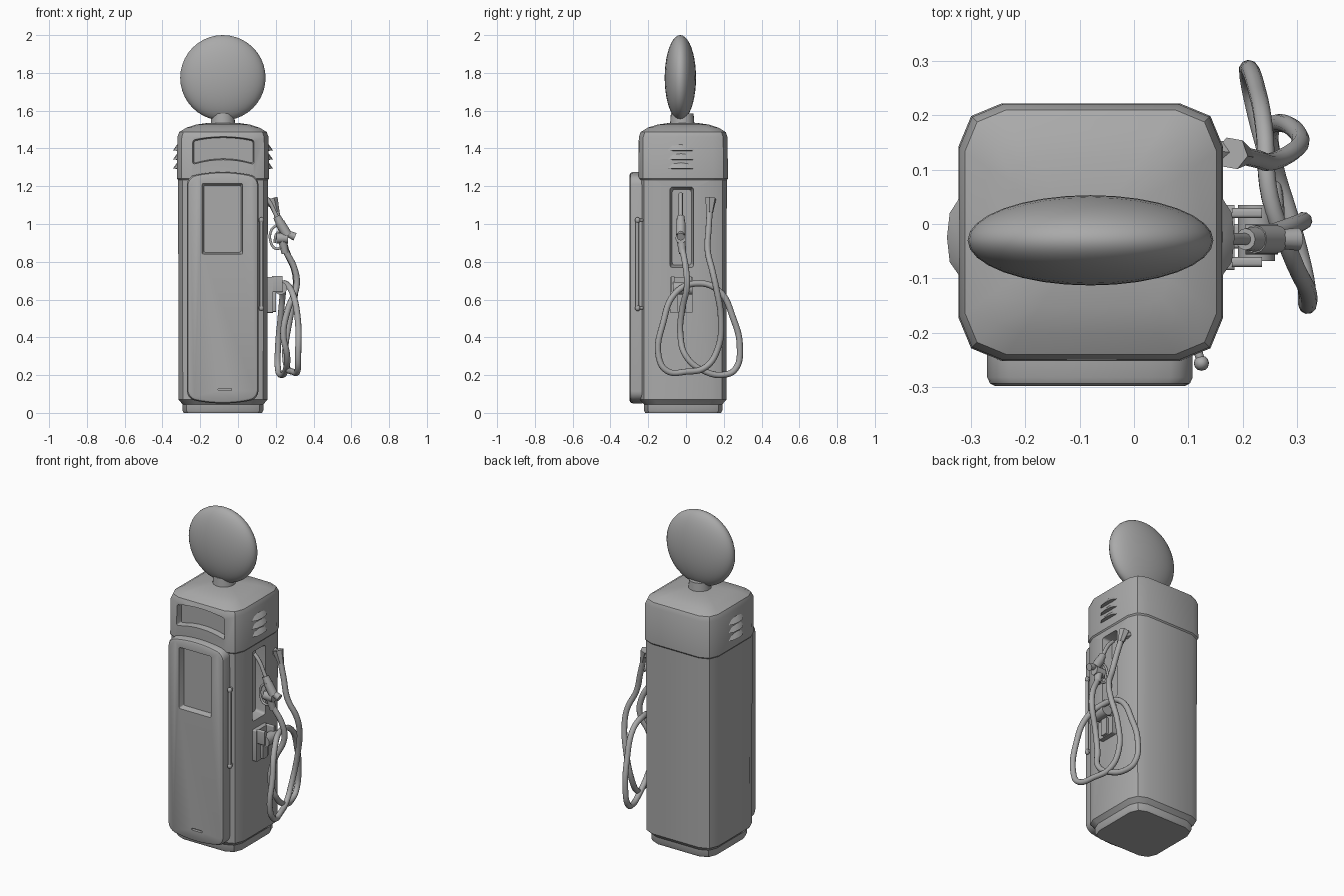
import bpy, bmesh, math
from mathutils import Vector

if "Cube" in bpy.data.objects:
    bpy.data.objects.remove(bpy.data.objects["Cube"])

grey = bpy.data.materials.new("plain grey")
grey.use_nodes = True
COLOUR = (0.4, 0.4, 0.4, 1)
grey.diffuse_color = COLOUR
grey.node_tree.nodes["Principled BSDF"].inputs["Base Color"].default_value = COLOUR


def finish(obj, name, angle=35):
    obj.name = name
    obj.data.materials.clear()
    obj.data.materials.append(grey)
    bpy.ops.object.select_all(action="DESELECT")
    obj.select_set(True)
    bpy.context.view_layer.objects.active = obj
    bpy.ops.object.shade_smooth_by_angle(angle=math.radians(angle))
    return obj


def loft(name, rings):
    """Skin a list of equal-length rings and cap both ends."""
    bm = bmesh.new()
    loops = [[bm.verts.new(p) for p in ring] for ring in rings]
    for a, b in zip(loops, loops[1:]):
        for i in range(len(a)):
            j = (i + 1) % len(a)
            bm.faces.new((a[i], a[j], b[j], b[i]))
    bm.faces.new(loops[0])
    bm.faces.new(loops[-1])
    bmesh.ops.recalc_face_normals(bm, faces=bm.faces)
    mesh = bpy.data.meshes.new(name)
    bm.to_mesh(mesh)
    bm.free()
    obj = bpy.data.objects.new(name, mesh)
    bpy.context.collection.objects.link(obj)
    return finish(obj, name)


def rounded(u0, u1, v0, v1, r, seg=2, sag_top=0, sag_low=0, steps=8):
    """Rounded rectangle; its long edges can be bowed up or down."""
    pts = []
    corners = [(u1 - r, v1 - r, 0), (u0 + r, v1 - r, 90), (u0 + r, v0 + r, 180), (u1 - r, v0 + r, 270)]
    for cu, cv, start in corners:
        for k in range(seg + 1):
            a = math.radians(start + 90 * k / seg)
            pts.append((cu + r * math.cos(a), cv + r * math.sin(a)))
        if start in (0, 180) and (sag_top or sag_low):
            end = u0 + r if start == 0 else u1 - r
            u, v = pts[-1]
            pts += [(u + (end - u) * k / steps, v) for k in range(1, steps)]
    mid, half = (u0 + u1) / 2, (u1 - u0) / 2
    bow = lambda u: 1 - ((u - mid) / half) ** 2
    return [(u, v + (sag_top if v > (v0 + v1) / 2 else sag_low) * bow(u)) for u, v in pts]


def plan(inset, z):
    r = max(0.08 - inset * 0.3, 0.02)
    return [(x, y, z) for x, y in rounded(-0.323 + inset, 0.164 - inset, -0.252 + inset, 0.222 - inset, r)]


def front(y, inset, x0, x1, z0, z1, r, top=0, low=0):
    return [(x, y, z) for x, z in rounded(x0 + inset, x1 - inset, z0 + inset, z1 - inset, r, 4, top, low)]


def side(x, inset, y0, y1, z0, z1, r):
    return [(x, y, z) for y, z in rounded(y0 + inset, y1 - inset, z0 + inset, z1 - inset, r, 4)]


def cut(obj, cutter):
    mod = obj.modifiers.new("cut", "BOOLEAN")
    mod.object, mod.operation, mod.solver = cutter, "DIFFERENCE", "EXACT"
    bpy.context.view_layer.objects.active = obj
    bpy.ops.object.modifier_apply(modifier=mod.name)
    bpy.data.objects.remove(cutter)
    finish(obj, obj.name)


def rod(name, a, b, r1, r2=None, sides=12):
    a, b = Vector(a), Vector(b)
    bpy.ops.mesh.primitive_cone_add(vertices=sides, radius1=r1, radius2=r1 if r2 is None else r2,
                                    depth=(b - a).length, location=(a + b) / 2)
    obj = bpy.context.object
    obj.rotation_euler = (b - a).to_track_quat("Z", "Y").to_euler()
    return finish(obj, name)


def box(name, x0, x1, y0, y1, z0, z1, r=0.006):
    return loft(name, [side(x, 0, y0, y1, z0, z1, r) for x in (x0, x1)])


def ball(name, centre, size, segments=32, rings=20):
    bpy.ops.mesh.primitive_uv_sphere_add(segments=segments, ring_count=rings, radius=1, location=centre)
    bpy.context.object.scale = size
    return finish(bpy.context.object, name, 60)


def tube(name, pts, radius):
    curve = bpy.data.curves.new(name, "CURVE")
    curve.dimensions = "3D"
    curve.bevel_depth, curve.bevel_resolution, curve.resolution_u = radius, 3, 6
    curve.use_fill_caps = True
    spline = curve.splines.new("BEZIER")
    spline.bezier_points.add(len(pts) - 1)
    for bp, p in zip(spline.bezier_points, pts):
        bp.co = p
        bp.handle_left_type = bp.handle_right_type = "AUTO"
    obj = bpy.data.objects.new(name, curve)
    bpy.context.collection.objects.link(obj)
    bpy.ops.object.select_all(action="DESELECT")
    obj.select_set(True)
    bpy.context.view_layer.objects.active = obj
    bpy.ops.object.convert(target="MESH")
    return finish(bpy.context.object, name, 60)


# Cabinet: plinth, lower body and domed head
loft("plinth", [plan(0.036, 0), plan(0.03, 0.012), plan(0.03, 0.06)])
body = loft("lower_body", [plan(0.03, 0.045), plan(0.008, 0.07), plan(0.006, 1.235)])
head = loft("head", [plan(0.006, 1.232), plan(0, 1.24), plan(0.002, 1.46), plan(0.012, 1.487),
                     plan(0.05, 1.51), plan(0.1, 1.526), plan(0.17, 1.536)])

# Display recess in the head, nozzle recess in the side
cut(head, loft("cutter", [front(y, i, -0.24, 0.085, 1.315, 1.445, 0.012, 0.018, 0.025)
                          for y, i in ((-0.28, -0.008), (-0.253, 0), (-0.215, 0.006))]))
cut(body, loft("cutter", [side(x, i, -0.085, 0.04, 0.77, 1.195, 0.015)
                          for x, i in ((0.2, -0.01), (0.155, 0), (0.1, 0.012))]))

# Front door with window and slot
door = loft("door", [front(y, i, -0.27, 0.108, 0.075, 1.25, 0.04, 0.025, -0.025)
                     for y, i in ((-0.23, 0), (-0.282, 0), (-0.293, 0.005), (-0.298, 0.014))])
cut(door, loft("cutter", [front(y, i, -0.19, 0.025, 0.84, 1.215, 0.008)
                          for y, i in ((-0.32, -0.012), (-0.298, 0), (-0.266, 0.01))]))
cut(door, loft("cutter", [front(y, 0, -0.105, -0.035, 0.118, 0.13, 0.004) for y in (-0.32, -0.28)]))

# Door handle
rod("door_handle", (0.124, -0.258, 0.55), (0.124, -0.258, 1.02), 0.009)
for z in (0.555, 1.02):
    ball("handle_end", (0.124, -0.256, z), (0.014, 0.014, 0.016), 12, 8)
    rod("handle_post", (0.124, -0.256, z), (0.112, -0.215, z), 0.008)

# Louvres on both sides of the head
for sign, wall in ((1, 0.16), (-1, -0.319)):
    for z in (1.29, 1.338, 1.386):
        rings = []
        for y, grow in ((-0.095, 0.1), (-0.07, 0.8), (-0.025, 1), (0.02, 0.8), (0.045, 0.1)):
            rings.append([(wall - sign * 0.01, y, z + 0.04), (wall + sign * 0.004, y, z + 0.034 * grow),
                          (wall + sign * 0.025 * grow, y, z + 0.004), (wall - sign * 0.01, y, z)])
        loft("louvre", rings)

# Globe on its neck
rod("globe_neck", (-0.08, -0.02, 1.51), (-0.08, -0.02, 1.585), 0.066, 0.06, 24)
ball("globe", (-0.08, -0.03, 1.774), (0.226, 0.083, 0.226))

# Nozzle bracket
box("bracket_plate", 0.15, 0.185, -0.085, 0.035, 0.53, 0.72)
for y in (-0.07, 0.02):
    box("bracket_arm", 0.18, 0.235, y - 0.009, y + 0.009, 0.64, 0.725)
rod("bracket_roller", (0.225, -0.068, 0.66), (0.225, 0.035, 0.66), 0.034, sides=20)
box("bracket_tongue", 0.18, 0.2, -0.045, 0.0, 0.535, 0.64)

# Nozzle: spout, valve body, grip and trigger guard
Y = -0.028
tube("spout", [(0.13, Y, 1.16), (0.165, Y, 1.12), (0.2, Y, 1.05), (0.225, Y, 1.0)], 0.011)
rod("spout_collar", (0.205, Y, 1.04), (0.228, Y, 0.995), 0.02, 0.024)
rod("valve_body", (0.222, Y, 1.005), (0.262, Y, 0.94), 0.026)
rod("valve_cap", (0.25, Y, 0.955), (0.302, Y, 0.932), 0.016, 0.021)
rod("valve_knob", (0.205, Y, 0.925), (0.265, Y, 0.925), 0.028)
rod("hose_coupling", (0.232, Y, 0.93), (0.25, Y + 0.01, 0.845), 0.024, 0.019)
tube("trigger_guard", [(0.215, Y, 1.0), (0.178, Y, 0.97), (0.175, Y, 0.9), (0.2, Y, 0.87), (0.24, Y, 0.88)], 0.007)
tube("trigger", [(0.225, Y, 0.97), (0.2, Y, 0.94), (0.195, Y, 0.9)], 0.007)

# Hose outlet and looping hose
rod("outlet_stub", (0.15, 0.135, 1.12), (0.19, 0.13, 1.105), 0.022, sides=6)
rod("outlet_fitting", (0.18, 0.13, 1.135), (0.203, 0.126, 1.06), 0.031, 0.018, 6)
tube("hose", [
    (0.195, 0.127, 1.09), (0.225, 0.12, 0.98), (0.255, 0.115, 0.86), (0.3, 0.14, 0.75),
    (0.305, 0.16, 0.66), (0.275, 0.185, 0.5), (0.25, 0.165, 0.33), (0.26, 0.1, 0.24),
    (0.29, 0, 0.218), (0.315, -0.1, 0.222), (0.318, -0.145, 0.3), (0.318, -0.12, 0.48),
    (0.29, -0.06, 0.63), (0.25, 0.05, 0.685), (0.24, 0.17, 0.65), (0.225, 0.25, 0.5),
    (0.212, 0.285, 0.35), (0.212, 0.26, 0.23), (0.225, 0.2, 0.202), (0.25, 0.1, 0.22),
    (0.26, 0, 0.3), (0.24, -0.03, 0.42), (0.265, -0.02, 0.55), (0.31, 0.005, 0.67),
    (0.3, 0, 0.76), (0.25, -0.018, 0.86)], 0.0165)
